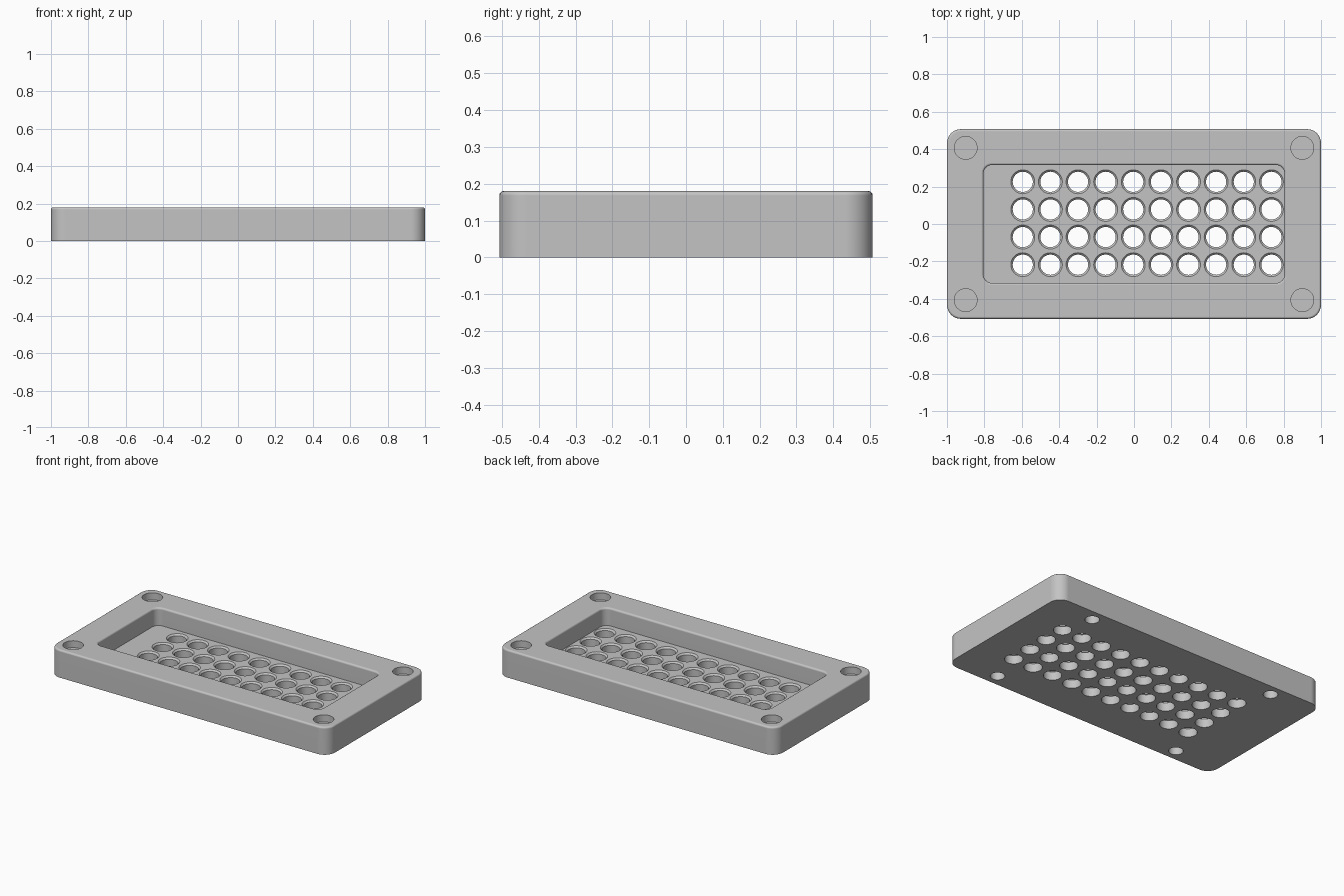
import bpy, bmesh
from math import sin, cos, pi, radians

cube = bpy.data.objects.get("Cube")
if cube:
    bpy.data.objects.remove(cube, do_unlink=True)

grey = bpy.data.materials.new("plain grey")
grey.use_nodes = True
COLOUR = (0.55, 0.55, 0.55, 1)
grey.diffuse_color = COLOUR
for node in grey.node_tree.nodes:
    if node.type == 'BSDF_PRINCIPLED':
        node.inputs["Base Color"].default_value = COLOUR


def outline(hx, hy, r, steps):
    """Rounded rectangle; a circle when hx == hy == r."""
    points = []
    for quarter, (sx, sy) in enumerate(((1, 1), (-1, 1), (-1, -1), (1, -1))):
        for i in range(steps + 1):
            a = (quarter + i / steps) * pi / 2
            points.append((sx * (hx - r) + r * cos(a), sy * (hy - r) + r * sin(a)))
    return points


def loft(bm, sections, x=0, y=0, steps=8):
    """Closed solid through sections (z, half x, half y, corner radius)."""
    rings = [[bm.verts.new((x + px, y + py, z)) for px, py in outline(hx, hy, r, steps)]
             for z, hx, hy, r in sections]
    n = len(rings[0])
    for low, high in zip(rings, rings[1:]):
        for i in range(n):
            j = (i + 1) % n
            bm.faces.new((low[i], low[j], high[j], high[i]))
    bm.faces.new(rings[0][::-1])
    bm.faces.new(rings[-1])


def round_hole(bm, x, y, profile):
    loft(bm, [(z, r, r, r) for z, r in profile], x, y)


def finish(bm, name):
    bmesh.ops.remove_doubles(bm, verts=bm.verts, dist=1e-5)
    bmesh.ops.recalc_face_normals(bm, faces=bm.faces)
    mesh = bpy.data.meshes.new(name)
    bm.to_mesh(mesh)
    bm.free()
    mesh.materials.append(grey)
    ob = bpy.data.objects.new(name, mesh)
    bpy.context.collection.objects.link(ob)
    return ob


HEIGHT, FLOOR, FILLET = 0.18, 0.065, 0.012
arc = [i * pi / 8 for i in range(5)]

# Tray body with a rounded top edge
bm = bmesh.new()
sections = [(0, 1, 0.507, 0.075)]
for a in arc:
    inset = FILLET * (1 - cos(a))
    sections.append((HEIGHT - FILLET * (1 - sin(a)), 1 - inset, 0.507 - inset, 0.075 - inset))
loft(bm, sections)
tray = finish(bm, "tray")

# Recess with a rounded lip, and blind sockets above and below
bm = bmesh.new()
sections = [(FLOOR, 0.805, 0.315, 0.045)]
for a in arc:
    grow = FILLET * (1 - cos(a))
    sections.append((HEIGHT - FILLET * (1 - sin(a)), 0.805 + grow, 0.315 + grow, 0.045 + grow))
sections.append((HEIGHT + 0.05,) + sections[-1][1:])
loft(bm, sections)
for sx in (-1, 1):
    for sy in (-1, 1):
        round_hole(bm, sx * 0.9, sy * 0.407, [(0.135, 0.061), (0.25, 0.061)])
        round_hole(bm, sx * 0.68, sy * 0.43, [(-0.05, 0.043), (0.05, 0.043)])
pockets = finish(bm, "pocket_cutter")

# Grid of chamfered through holes
bm = bmesh.new()
for col in range(10):
    for row in range(4):
        round_hole(bm, 0.07 + (col - 4.5) * 0.1477, 0.004 + (row - 1.5) * 0.1477,
                   [(-0.05, 0.054), (FLOOR - 0.01, 0.054), (FLOOR, 0.064), (FLOOR + 0.03, 0.064)])
holes = finish(bm, "hole_cutter")

# Cut the body, then drop the cutters
bpy.ops.object.select_all(action='DESELECT')
bpy.context.view_layer.objects.active = tray
tray.select_set(True)
for cutter in (pockets, holes):
    cutter.hide_render = True
    cut = tray.modifiers.new(cutter.name, 'BOOLEAN')
    cut.operation = 'DIFFERENCE'
    cut.solver = 'EXACT'
    cut.object = cutter
    bpy.ops.object.modifier_apply(modifier=cut.name)
    bpy.data.objects.remove(cutter, do_unlink=True)

bpy.ops.object.shade_smooth_by_angle(angle=radians(30))
weighted = tray.modifiers.new("even_shading", 'WEIGHTED_NORMAL')
weighted.keep_sharp = True
